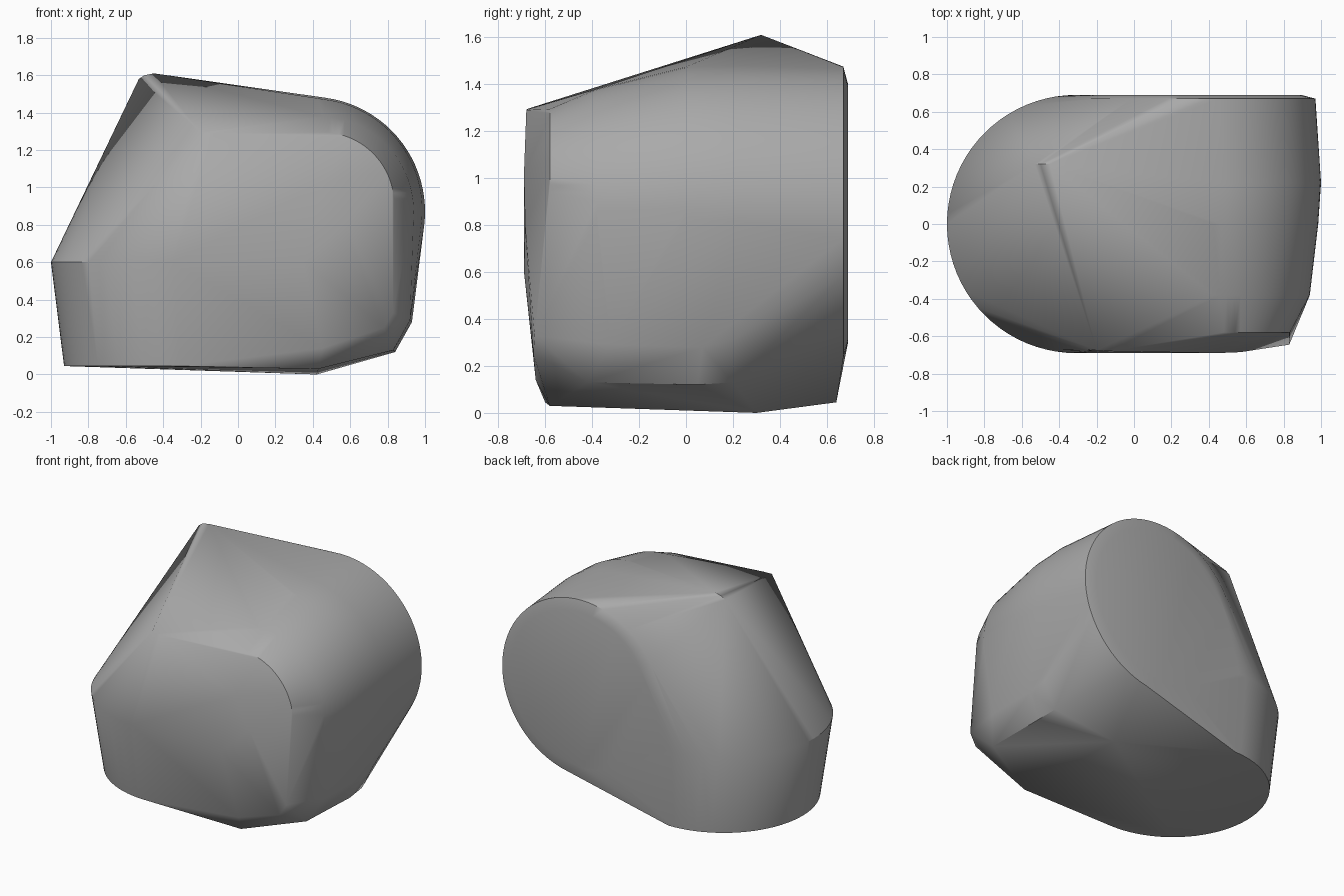
import bpy
import bmesh
from math import cos, sin, radians

# Remove the default cube
default_cube = bpy.data.objects.get("Cube")
if default_cube:
    bpy.data.objects.remove(default_cube, do_unlink=True)


def upright_arc(x, y, z, radius, start, end, steps):
    """Arc facing the front, angles measured from +x towards +z."""
    angles = [radians(start + (end - start) * i / steps) for i in range(steps + 1)]
    return [(x + radius * cos(a), y, z + radius * sin(a)) for a in angles]


def level_arc(x, y, z, radius, start, end, steps):
    """Arc lying flat, angles measured from +x towards +y."""
    angles = [radians(start + (end - start) * i / steps) for i in range(steps + 1)]
    return [(x + radius * cos(a), y + radius * sin(a), z) for a in angles]


points = []

# Round back end: rim and slightly domed face
points += upright_arc(0.345, 0.67, 0.85, 0.625, 0, 360, 72)
points += upright_arc(0.345, 0.69, 0.85, 0.55, 0, 360, 72)

# Rounded upper shoulder, narrowing towards the front
points += upright_arc(0.385, 0.22, 0.87, 0.615, -5, 95, 24)
points += upright_arc(0.39, 0.0, 0.88, 0.595, -5, 95, 24)
points += upright_arc(0.43, -0.38, 0.87, 0.51, -5, 95, 24)
points += upright_arc(0.45, -0.58, 0.91, 0.385, 0, 90, 20)

# Round side foot, tapering to the base
points += level_arc(-0.31, 0.0, 0.6, 0.69, 90, 270, 40)
points += level_arc(-0.31, 0.02, 0.045, 0.62, 90, 270, 40)

# Short ridge at the peak
points += [(-0.53, 0.32, 1.58), (-0.5, 0.32, 1.6), (-0.45, 0.32, 1.61)]

# Flat front panel
points += [
    (-0.2, -0.675, 1.295), (-0.13, -0.68, 1.29), (0.45, -0.69, 1.02),
    (0.57, -0.685, 0.8), (0.35, -0.69, 0.6), (-0.35, -0.69, 0.6),
    (0.83, -0.645, 0.33), (0.78, -0.65, 0.25), (0.45, -0.64, 0.14),
]

# Bevelled lower side and underside corners
points += [
    (0.92, -0.32, 0.29), (0.93, 0.07, 0.28), (0.92, 0.2, 0.31),
    (0.83, -0.42, 0.13), (0.84, 0.05, 0.12), (0.83, 0.2, 0.13),
    (0.43, -0.58, 0.03), (0.42, 0.3, 0.0),
]

# Wrap all sections in one tight skin
bm = bmesh.new()
for point in points:
    bm.verts.new(point)
hull = bmesh.ops.convex_hull(bm, input=bm.verts[:])
loose = {v for v in hull["geom_interior"] + hull["geom_unused"]
         if isinstance(v, bmesh.types.BMVert)}
bmesh.ops.delete(bm, geom=list(loose), context="VERTS")
bmesh.ops.dissolve_limit(bm, angle_limit=radians(0.5), verts=bm.verts[:], edges=bm.edges[:])
bmesh.ops.recalc_face_normals(bm, faces=bm.faces[:])

mesh = bpy.data.meshes.new("rounded_stone")
bm.to_mesh(mesh)
bm.free()
stone = bpy.data.objects.new("rounded_stone", mesh)
bpy.context.collection.objects.link(stone)

# Plain grey finish
grey = bpy.data.materials.new("stone_grey")
grey.use_nodes = True
colour = (0.4, 0.4, 0.4, 1.0)
grey.diffuse_color = colour
grey.node_tree.nodes["Principled BSDF"].inputs["Base Color"].default_value = colour
mesh.materials.append(grey)

# Smooth shading with crisp corners
bpy.ops.object.select_all(action="DESELECT")
stone.select_set(True)
bpy.context.view_layer.objects.active = stone
bpy.ops.object.shade_smooth_by_angle(angle=radians(32))
